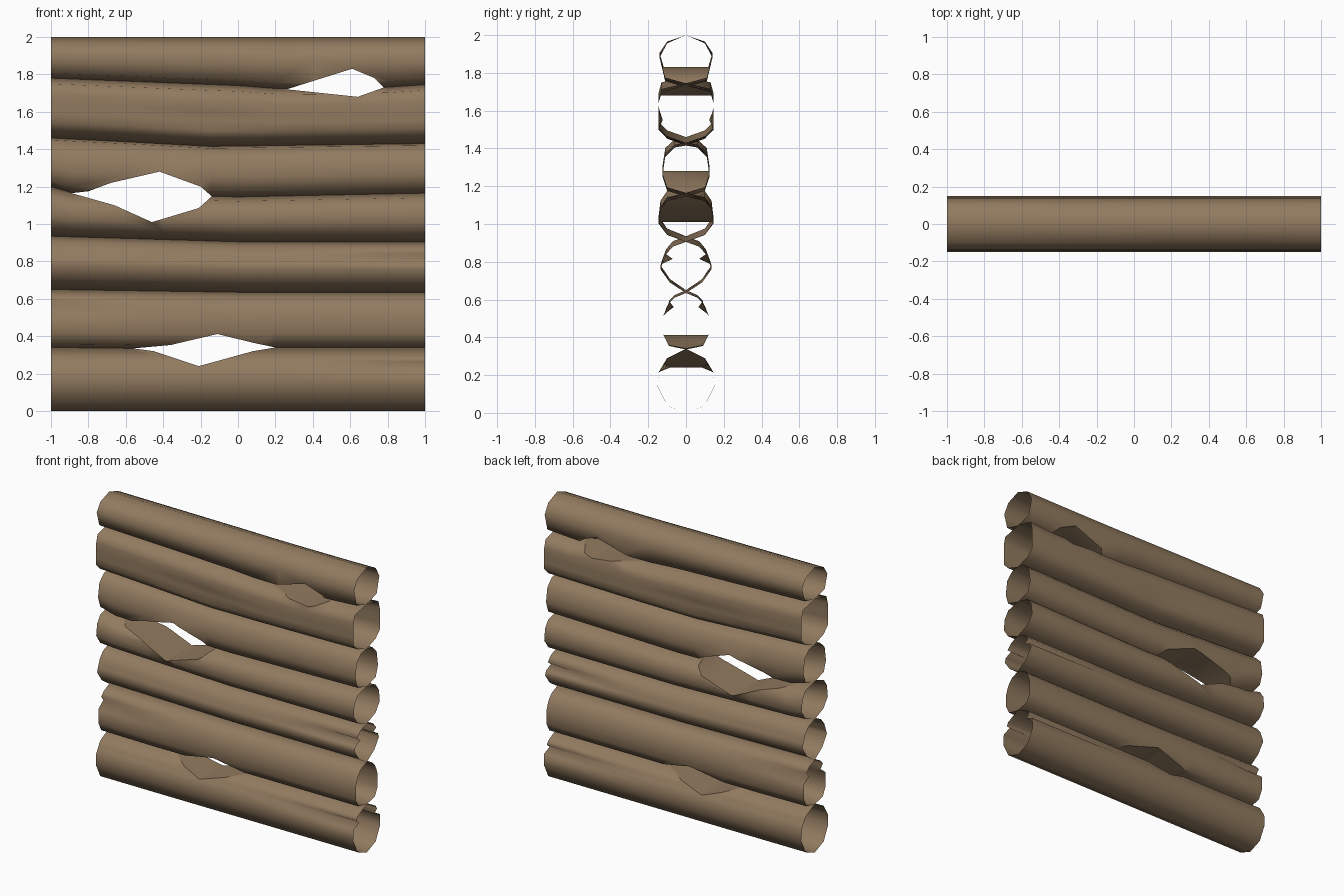
import bpy, bmesh

if "Cube" in bpy.data.objects:
    bpy.data.objects.remove(bpy.data.objects["Cube"])


def material(name, rgb):
    m = bpy.data.materials.new(name)
    m.diffuse_color = (*rgb, 1)
    m.use_nodes = True
    m.node_tree.nodes["Principled BSDF"].inputs["Base Color"].default_value = m.diffuse_color
    return m


BARK = material("brown_bark", (0.285, 0.195, 0.115))
CUT = material("pale_cut_wood", (0.56, 0.405, 0.235))


def interp(pts, x):
    """Piecewise linear value through (x, value) points."""
    if x <= pts[0][0]:
        return pts[0][1]
    for (x0, v0), (x1, v1) in zip(pts, pts[1:]):
        if x <= x1:
            return v0 + (v1 - v0) * (x - x0) / (x1 - x0)
    return pts[-1][1]


# seams between the logs, from the ground to the top
SEAMS = [
    [(-1, 0), (1, 0)],
    [(-1, .34), (-.55, .335), (.2, .34), (1, .34)],
    [(-1, .65), (0, .635), (1, .635)],
    [(-1, .935), (0, .905), (1, .905)],
    [(-1, 1.20), (-.88, 1.165), (-.14, 1.148), (0, 1.145), (1, 1.165)],
    [(-1, 1.46), (-.6, 1.44), (-.15, 1.415), (1, 1.43)],
    [(-1, 1.78), (0, 1.74), (.26, 1.72), (.78, 1.73), (1, 1.745)],
    [(-1, 2), (1, 2)],
]

# half cross-section of each log as (y, z) at the right end
PROFILES = [
    [(0, 0), (.10, .04), (.15, .14), (.145, .215), (.13, .24), (.115, .265), (.10, .29), (0, .34)],
    [(0, .34), (.09, .358), (.12, .415), (.12, .51), (.105, .55), (.09, .58), (.06, .61), (0, .635)],
    [(0, .635), (.085, .69), (.135, .76), (.125, .79), (.115, .815), (.105, .84), (.07, .88), (0, .905)],
    [(0, .905), (.10, .945), (.145, 1.01), (.135, 1.09), (.10, 1.14), (0, 1.165)],
    [(0, 1.165), (.10, 1.195), (.125, 1.27), (.11, 1.37), (.06, 1.42), (0, 1.43)],
    [(0, 1.43), (.10, 1.465), (.145, 1.51), (.145, 1.56), (.145, 1.61), (.145, 1.66), (.13, 1.715), (0, 1.745)],
    [(0, 1.745), (.11, 1.775), (.14, 1.89), (.10, 1.96), (0, 2)],
]

# tapering cracks: log index -> (profile point, depth along x)
CRACKS = {
    0: (4, [(.3, 0), (1, .045)]),
    1: (4, [(-1, .04), (-.5, 0)]),
    2: (4, [(.4, 0), (1, .045)]),
    5: (3, [(-.6, 0), (-.2, .025), (.2, 0)]),
}

# gaps that pass through the wall: lower log index, outline in x, z
GAPS = [
    (0, [(-.56, .335), (-.45, .32), (-.21, .24), (.08, .32), (.2, .34), (.08, .365), (-.11, .412), (-.36, .353)]),
    (3, [(-.89, 1.165), (-.66, 1.10), (-.46, 1.01), (-.21, 1.085), (-.14, 1.148),
         (-.2, 1.2), (-.42, 1.28), (-.68, 1.22), (-.8, 1.175)]),
    (5, [(.26, 1.72), (.64, 1.68), (.78, 1.73), (.73, 1.78), (.61, 1.83)]),
]


def new_object(name, bm):
    me = bpy.data.meshes.new(name)
    bmesh.ops.recalc_face_normals(bm, faces=bm.faces)
    bm.to_mesh(me)
    bm.free()
    ob = bpy.data.objects.new(name, me)
    bpy.context.collection.objects.link(ob)
    return ob


def make_log(i):
    prof = PROFILES[i]
    crack, depth = CRACKS.get(i, (None, None))
    b1, t1 = prof[0][1], prof[-1][1]
    bm = bmesh.new()
    rings = []
    for x in (-1, -.88, -.6, -.4, -.15, 0, .2, .4, .6, .8, 1):
        b, t = interp(SEAMS[i], x), interp(SEAMS[i + 1], x)
        half = []
        for k, (y, z) in enumerate(prof):
            if k == crack:
                y -= interp(depth, x)
            half.append((y, b + (t - b) * (z - b1) / (t1 - b1)))
        loop = half + [(-y, z) for y, z in half[-2:0:-1]]
        rings.append([bm.verts.new((x, y, z)) for y, z in loop])
    n = len(rings[0])
    for a, c in zip(rings, rings[1:]):
        for k in range(n):
            bm.faces.new((a[k], a[(k + 1) % n], c[(k + 1) % n], c[k]))
    bm.faces.new(rings[0])
    bm.faces.new(rings[-1])
    return new_object("log_%d" % (i + 1), bm)


def make_cutter(outline):
    bm = bmesh.new()
    f = [bm.verts.new((x, -.3, z)) for x, z in outline]
    g = [bm.verts.new((x, .3, z)) for x, z in outline]
    n = len(f)
    for k in range(n):
        bm.faces.new((f[k], f[(k + 1) % n], g[(k + 1) % n], g[k]))
    bm.faces.new(f)
    bm.faces.new(g)
    ob = new_object("gap_cutter", bm)
    ob.hide_render = True
    return ob


logs = [make_log(i) for i in range(7)]

# cut the gaps out of the logs above and below
cutters = []
for low, outline in GAPS:
    cutter = make_cutter(outline)
    cutters.append(cutter)
    for ob in (logs[low], logs[low + 1]):
        mod = ob.modifiers.new("gap", 'BOOLEAN')
        mod.operation = 'DIFFERENCE'
        mod.solver = 'EXACT'
        mod.object = cutter

bpy.context.view_layer.update()
dg = bpy.context.evaluated_depsgraph_get()
meshes = [bpy.data.meshes.new_from_object(ob.evaluated_get(dg)) for ob in logs]

for ob, me in zip(logs, meshes):
    ob.modifiers.clear()
    bm = bmesh.new()
    bm.from_mesh(me)
    # the logs are hollow and open at both ends
    caps = [f for f in bm.faces if all(abs(abs(v.co.x) - 1) < 1e-4 for v in f.verts)]
    bmesh.ops.delete(bm, geom=caps, context='FACES')
    bm.normal_update()
    # gap walls run straight through in y and show pale wood
    for f in bm.faces:
        f.smooth = True
        f.material_index = 1 if abs(f.normal.y) < 0.01 else 0
    for e in bm.edges:
        if len({f.material_index for f in e.link_faces}) > 1:
            e.smooth = False
    bm.to_mesh(me)
    bm.free()
    me.materials.clear()
    me.materials.append(BARK)
    me.materials.append(CUT)
    ob.data = me

for c in cutters:
    bpy.data.objects.remove(c)
